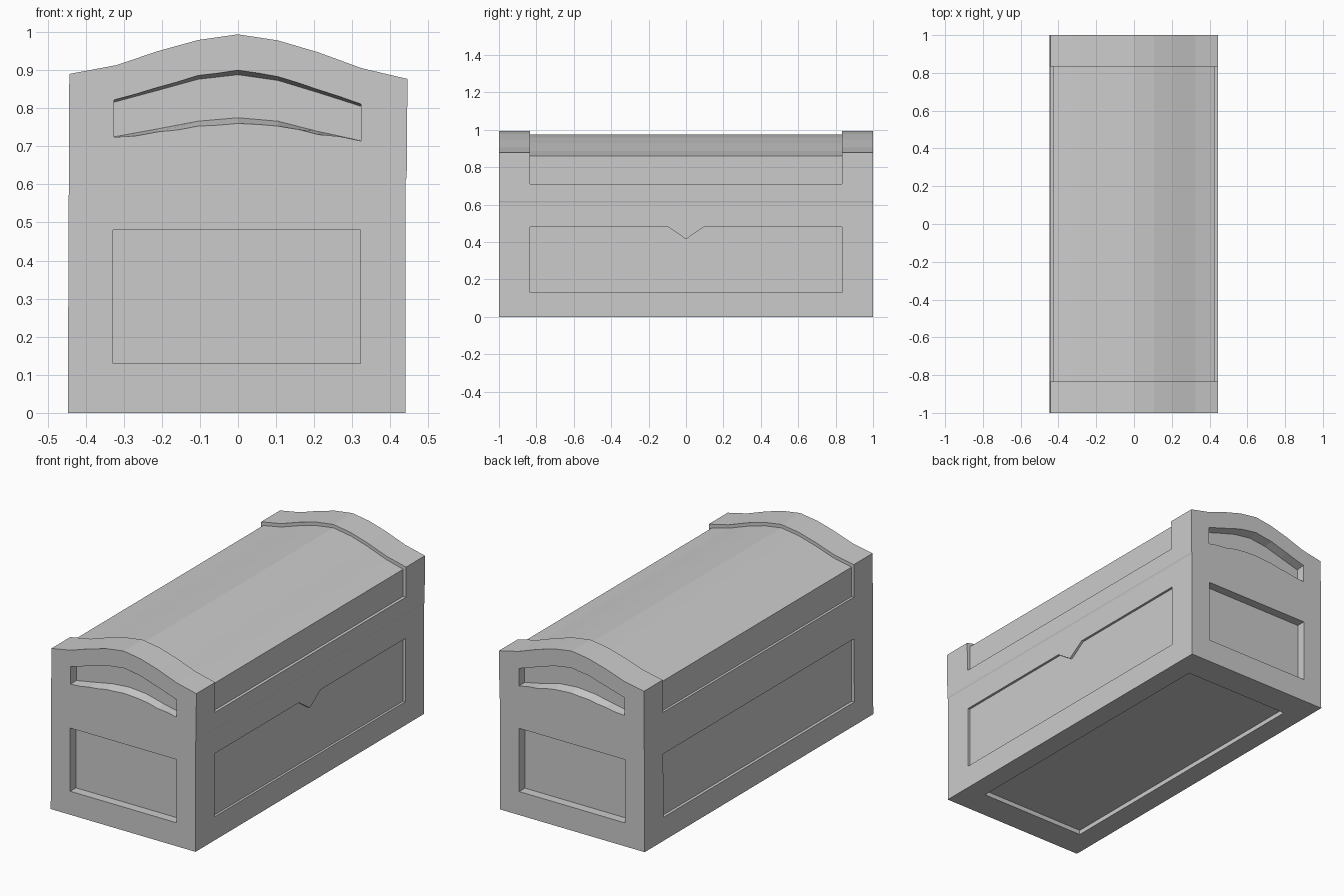
import bpy, bmesh

if "Cube" in bpy.data.objects:
    bpy.data.objects.remove(bpy.data.objects["Cube"])


def loft(name, ring_a, ring_b):
    """Closed solid between two matching rings of 3D points."""
    bm = bmesh.new()
    a = [bm.verts.new(p) for p in ring_a]
    b = [bm.verts.new(p) for p in ring_b]
    bm.faces.new(a)
    bm.faces.new(b[::-1])
    n = len(a)
    for i in range(n):
        j = (i + 1) % n
        bm.faces.new((a[j], a[i], b[i], b[j]))
    bmesh.ops.recalc_face_normals(bm, faces=bm.faces)
    mesh = bpy.data.meshes.new(name)
    bm.to_mesh(mesh)
    bm.free()
    ob = bpy.data.objects.new(name, mesh)
    bpy.context.collection.objects.link(ob)
    return ob


def along_y(name, profile, y0, y1):
    return loft(name, [(x, y0, z) for x, z in profile], [(x, y1, z) for x, z in profile])


def along_x(name, profile, x0, x1):
    return loft(name, [(x0, y, z) for y, z in profile], [(x1, y, z) for y, z in profile])


def carve(body, cutter):
    mod = body.modifiers.new("carve", 'BOOLEAN')
    mod.operation = 'DIFFERENCE'
    mod.solver = 'EXACT'
    mod.object = cutter
    bpy.context.view_layer.objects.active = body
    bpy.ops.object.modifier_apply(modifier=mod.name)
    bpy.data.objects.remove(cutter)


# Chest block with arched top
arch = [(-0.443, 0.89), (-0.32, 0.913), (-0.21, 0.95), (-0.105, 0.979), (0, 0.994),
        (0.105, 0.978), (0.21, 0.947), (0.325, 0.905), (0.445, 0.877)]
walls = [(0.443, 0.62), (0.44, 0.61), (0.44, 0), (-0.447, 0)]
chest = along_y("chest", arch + walls, -1, 1)

# Sunken lid between the end caps, with its inset upper sides
drop = 0.019
lid = [(-0.43, 0.71), (-0.43, 0.873)] + [(x, z - drop) for x, z in arch[1:-1]] \
    + [(0.427, 0.86), (0.427, 0.71)]
carve(chest, along_y("lid_cutter", lid + [(0.6, 0.71), (0.6, 1.2), (-0.6, 1.2), (-0.6, 0.71)],
                     -0.835, 0.835))

# Long side panels, the right one with a latch notch
low, high = 0.13, 0.48
panel = [(-0.835, low), (0.835, low), (0.835, high), (-0.835, high)]
notched = panel[:3] + [(0.095, high), (0, 0.415), (-0.095, high)] + panel[3:]
carve(chest, along_x("right_panel_cutter", notched, 0.427, 0.6))
carve(chest, along_x("left_panel_cutter", panel, -0.6, -0.43))

# Base panel
base = [(-0.328, -0.1), (0.322, -0.1), (0.322, 0.025), (-0.328, 0.025)]
carve(chest, along_y("base_cutter", base, -0.835, 0.835))

# End panels and arched end windows whose floor and ceiling curve inwards
end = [(-0.328, low), (0.322, low), (0.322, high), (-0.328, high)]
# x, floor z, ceiling z, floor rise, ceiling fall
window = [(-0.325, 0.724, 0.822, 0.001, 0.006), (-0.21, 0.738, 0.855, 0.008, 0.008),
          (-0.105, 0.753, 0.886, 0.013, 0.01), (0, 0.76, 0.9, 0.015, 0.012),
          (0.105, 0.753, 0.883, 0.013, 0.01), (0.21, 0.731, 0.849, 0.008, 0.008),
          (0.323, 0.714, 0.811, 0.001, 0.006)]
depth = 0.05


def window_ring(y, t):
    floor = [(x, y, f + t * rise) for x, f, c, rise, fall in window]
    ceiling = [(x, y, c - t * fall) for x, f, c, rise, fall in window]
    return floor + ceiling[::-1]


for s in (-1, 1):
    carve(chest, along_y("end_cutter", end, s * 1.1, s * (1 - depth)))
    carve(chest, loft("window_cutter", window_ring(s * (1 + depth), -1),
                      window_ring(s * (1 - depth), 1)))
